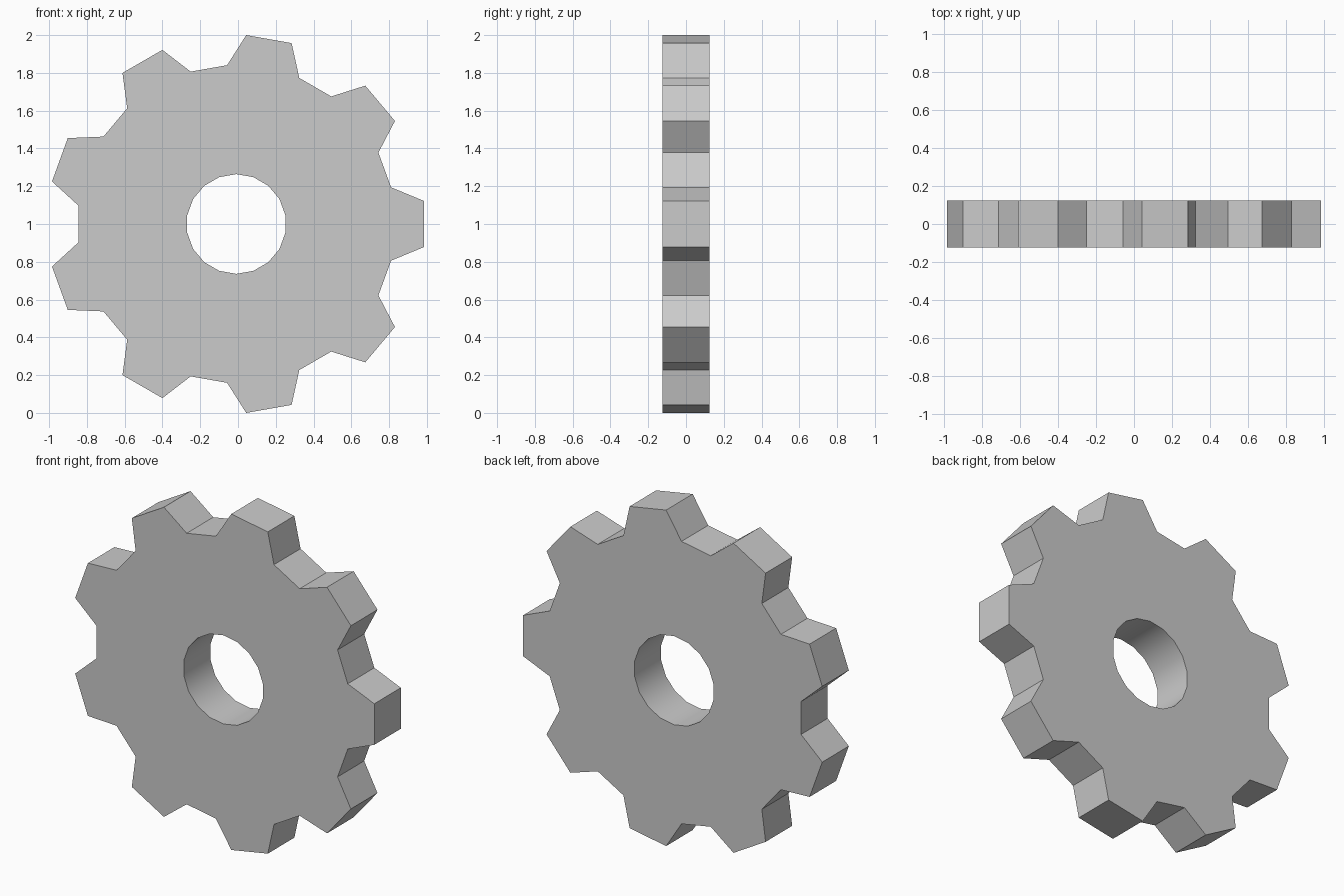
import bpy, bmesh
from math import sin, cos, radians

if "Cube" in bpy.data.objects:
    bpy.data.objects.remove(bpy.data.objects["Cube"])

TEETH = 9
CX, CZ = -0.009, 1.0
HALF_DEPTH = 0.125
TIP_R, TIP_ANGLE = 1.0014, 7.0
ROOT_R, ROOT_ANGLE = 0.842, 13.33
HOLE_R, HOLE_SIDES = 0.264, 18


def polar(r, deg):
    a = radians(deg)
    return (CX + r * cos(a), -HALF_DEPTH, CZ + r * sin(a))


def add_loop(bm, points):
    verts = [bm.verts.new(p) for p in points]
    return [bm.edges.new((v, verts[(i + 1) % len(verts)])) for i, v in enumerate(verts)]


# Toothed outline: four points per tooth
tooth = [(ROOT_R, -ROOT_ANGLE), (TIP_R, -TIP_ANGLE), (TIP_R, TIP_ANGLE), (ROOT_R, ROOT_ANGLE)]
outline = [polar(r, a + i * 360 / TEETH) for i in range(TEETH) for r, a in tooth]

# Round axle hole
step = 360 / HOLE_SIDES
hole = [polar(HOLE_R, (i + 0.5) * step) for i in range(HOLE_SIDES)]

# Front face with hole, extruded to the back
bm = bmesh.new()
edges = add_loop(bm, outline) + add_loop(bm, hole)
bmesh.ops.triangle_fill(bm, edges=edges, use_beauty=True, normal=(0, -1, 0))
ext = bmesh.ops.extrude_face_region(bm, geom=bm.faces[:], use_keep_orig=True)
back = [g for g in ext["geom"] if isinstance(g, bmesh.types.BMVert)]
bmesh.ops.translate(bm, verts=back, vec=(0, 2 * HALF_DEPTH, 0))
bmesh.ops.recalc_face_normals(bm, faces=bm.faces[:])

mesh = bpy.data.meshes.new("gear_wheel")
bm.to_mesh(mesh)
bm.free()
gear = bpy.data.objects.new("gear_wheel", mesh)
bpy.context.collection.objects.link(gear)

# Smooth hole wall, crisp teeth
bpy.context.view_layer.objects.active = gear
gear.select_set(True)
bpy.ops.object.shade_smooth_by_angle(angle=radians(30))
